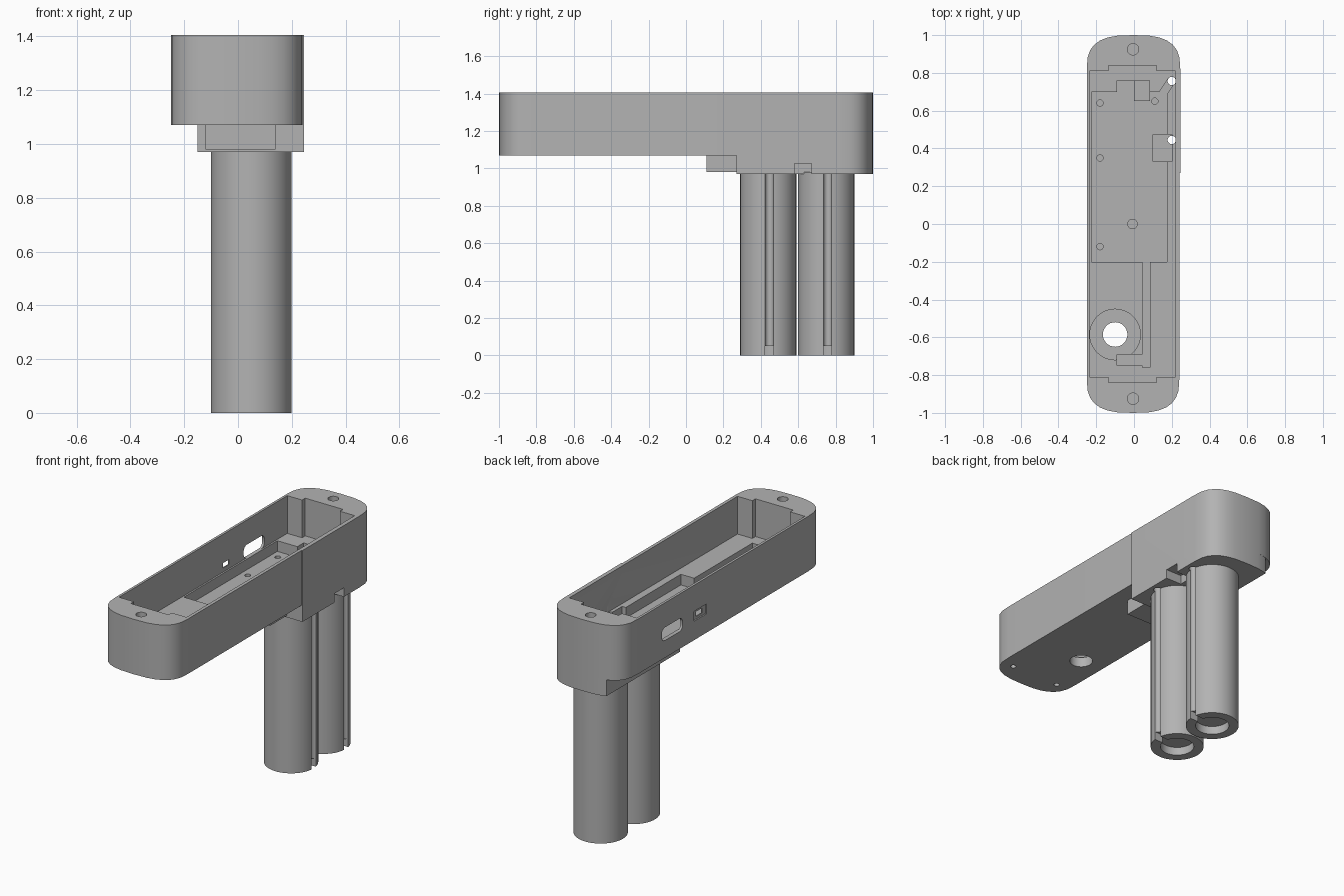
import bpy, bmesh, math

cube = bpy.data.objects.get("Cube")
if cube:
    bpy.data.objects.remove(cube)

grey = bpy.data.materials.new("plain_grey")
grey.use_nodes = True
grey.diffuse_color = (0.45, 0.45, 0.45, 1)
grey.node_tree.nodes["Principled BSDF"].inputs["Base Color"].default_value = (0.45, 0.45, 0.45, 1)


def prism(name, points, z0, z1):
    """Extrude a counter-clockwise outline from z0 to z1."""
    bm = bmesh.new()
    low = [bm.verts.new((x, y, z0)) for x, y in points]
    high = [bm.verts.new((x, y, z1)) for x, y in points]
    n = len(points)
    bm.faces.new(low[::-1])
    bm.faces.new(high)
    for i in range(n):
        j = (i + 1) % n
        bm.faces.new((low[i], low[j], high[j], high[i]))
    mesh = bpy.data.meshes.new(name)
    bm.to_mesh(mesh)
    bm.free()
    mesh.materials.append(grey)
    obj = bpy.data.objects.new(name, mesh)
    bpy.context.collection.objects.link(obj)
    return obj


def box(name, x0, x1, y0, y1, z0, z1):
    return prism(name, [(x0, y0), (x1, y0), (x1, y1), (x0, y1)], z0, z1)


def cylinder(name, x, y, r, z0, z1, n=32):
    ring = [(x + r * math.cos(math.tau * i / n), y + r * math.sin(math.tau * i / n)) for i in range(n)]
    return prism(name, ring, z0, z1)


def combine(target, other, operation="DIFFERENCE"):
    """Apply a boolean and discard the helper."""
    other.hide_render = True
    mod = target.modifiers.new("boolean", "BOOLEAN")
    mod.operation = operation
    mod.solver = "EXACT"
    mod.object = other
    bpy.context.view_layer.objects.active = target
    bpy.ops.object.modifier_apply(modifier=mod.name)
    bpy.data.objects.remove(other)


def outline(cx):
    """Long rounded outline with gently bulging ends."""
    points = []
    steps = 14
    for sign in (1, -1):
        for i in range(steps + 1):
            t = math.pi * i / steps
            c, s = math.cos(t), math.sin(t)
            x = math.copysign(abs(c) ** 0.71, c) * 0.245
            y = 0.82 + 0.18 * max(s, 0) ** 0.71
            points.append((cx + sign * x, sign * y))
    return points


# Case shell with the deeper rear section
case = prism("case", outline(-0.005), 1.07, 1.405)
rear = prism("rear_section", outline(0), 0.97, 1.405)
combine(rear, box("clip", -0.15, 0.5, 0.27, 1.2, 0.9, 1.5), "INTERSECT")
combine(case, rear, "UNION")
combine(case, box("underside_block", -0.12, 0.14, 0.11, 0.3, 0.98, 1.1), "UNION")

# Main cavity, end reliefs, board pocket and wire channels
FLOOR, POCKET, TOP = 1.175, 1.11, 1.5
for cut in (
    (-0.235, 0.22, -0.81, 0.81, FLOOR, TOP),
    (-0.135, 0.12, -0.84, 0.84, FLOOR, TOP),
    (-0.225, 0.175, -0.2, 0.7, POCKET, TOP),
    (0.045, 0.085, -0.76, -0.1, POCKET, TOP),
    (-0.09, 0.06, -0.75, -0.69, POCKET, TOP),
    (-0.09, 0.03, 0.65, 0.76, POCKET, TOP),
    (0.1, 0.2, 0.33, 0.475, 1.06, TOP),
    (0.14, 0.3, 0.58, 0.67, 0.9, 1.025),
):
    combine(case, box("cutter", *cut))
combine(case, prism("cutter", [(0.12, 0.68), (0.17, 0.68), (0.215, 0.75), (0.185, 0.775)], POCKET, TOP))

# Control recess and its through hole
combine(case, cylinder("cutter", -0.1, -0.585, 0.134, 1.13, 1.3, 48))
combine(case, cylinder("cutter", -0.1, -0.585, 0.065, 0.9, 1.3))

# Blind screw holes in the ends, board floor and underside
for y in (-0.925, 0.925):
    combine(case, cylinder("cutter", -0.005, y, 0.03, 1.2, TOP))
for x, y in ((-0.18, 0.64), (-0.18, 0.35), (-0.18, -0.12), (0.11, 0.65)):
    combine(case, cylinder("cutter", x, y, 0.017, 1.085, 1.15, 16))
combine(case, cylinder("cutter", -0.008, 0, 0.025, 1.085, 1.15, 24))
for x in (-0.165, 0.155):
    combine(case, cylinder("cutter", x, -0.88, 0.016, 1, 1.12, 16))

# Wire holes above the tube grooves
GROOVES = (0.445, 0.757)
for y in GROOVES:
    combine(case, cylinder("cutter", 0.2, y, 0.022, 0.9, 1.21, 20))

# Rounded connector opening and switch slot in the side wall
port = box("port_cutter", -0.4, -0.2, 0.39, 0.59, 1.175, 1.255)
bevel = port.modifiers.new("bevel", "BEVEL")
bevel.width = 0.03
bevel.segments = 4
bpy.context.view_layer.objects.active = port
bpy.ops.object.modifier_apply(modifier="bevel")
combine(case, port)
combine(case, box("cutter", -0.4, -0.242, 0.16, 0.28, 1.185, 1.245))
combine(case, box("cutter", -0.4, -0.2, 0.19, 0.25, 1.2, 1.23))

# Raised wire guide at the rear of the cavity
guide = box("wire_guide", 0.0, 0.085, 0.65, 0.76, 1.1, 1.22)

# Two cylindrical legs with side grooves and sockets at the foot
legs = []
for name, y, groove in zip(("front_leg", "rear_leg"), (0.44, 0.75), GROOVES):
    leg = cylinder(name, 0.05, y, 0.15, 0, 0.98, 64)
    combine(leg, cylinder("cutter", 0.2, groove, 0.022, -0.1, 1.1, 20))
    combine(leg, cylinder("cutter", 0.05, y, 0.095, -0.1, 0.05, 48))
    combine(leg, box("cutter", 0.1, 0.25, groove - 0.022, groove + 0.022, -0.1, 0.05))
    legs.append(leg)

# Smooth curved walls while keeping crisp edges
bpy.ops.object.select_all(action="DESELECT")
for obj in [case, guide] + legs:
    obj.select_set(True)
bpy.context.view_layer.objects.active = case
bpy.ops.object.shade_smooth_by_angle(angle=math.radians(30))
